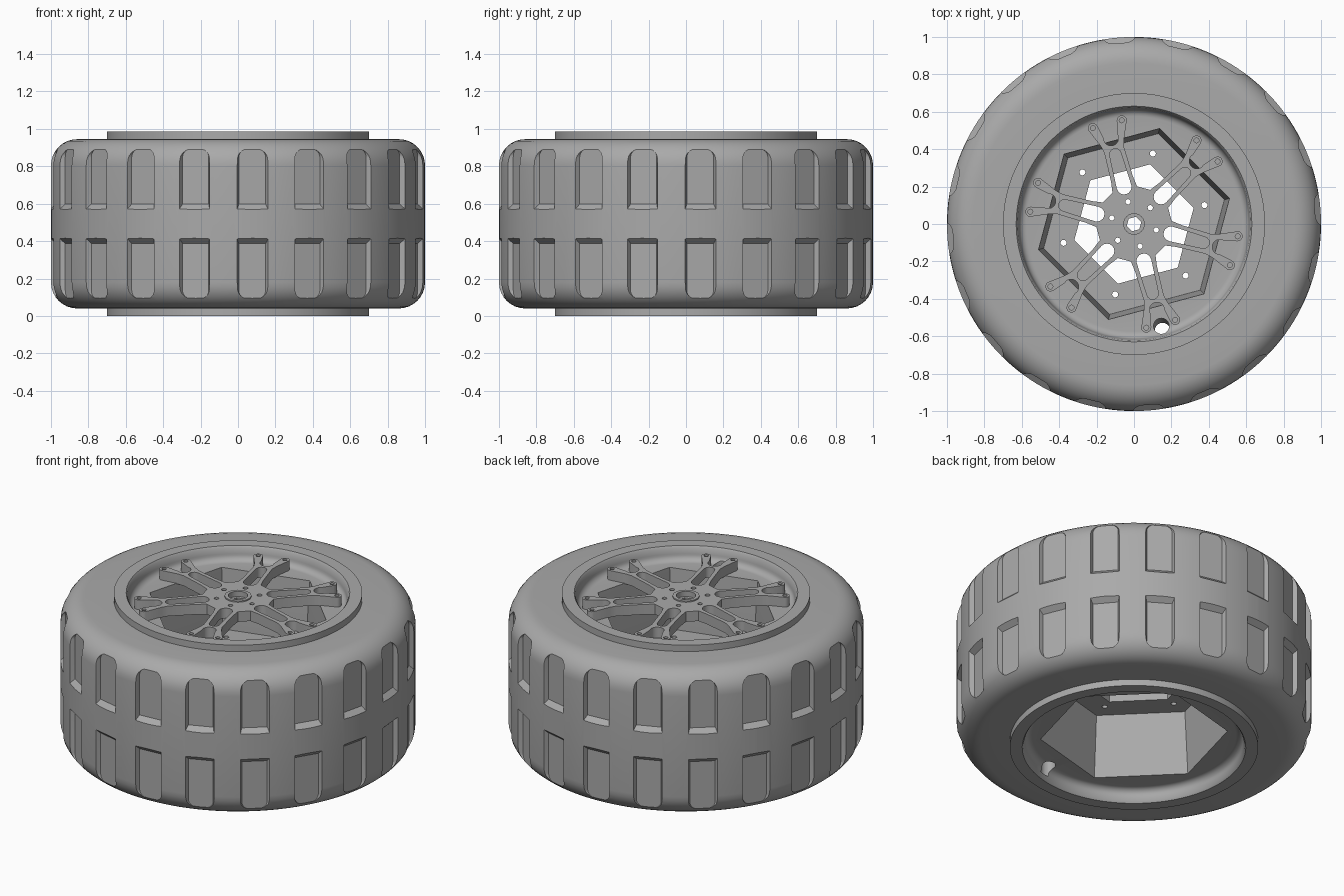
import bpy, bmesh
from math import cos, sin, pi, radians
from mathutils import Matrix, Vector

cube = bpy.data.objects.get("Cube")
if cube:
    bpy.data.objects.remove(cube)

grey = bpy.data.materials.new("plain grey")
grey.use_nodes = True
grey.diffuse_color = (0.4, 0.4, 0.4, 1)
grey.node_tree.nodes["Principled BSDF"].inputs["Base Color"].default_value = (0.4, 0.4, 0.4, 1)


def loft(bm, rings, closed=False):
    """Skin a list of equal point loops; cap the ends unless closed."""
    loops = [[bm.verts.new(p) for p in ring] for ring in rings]
    pairs = list(zip(loops, loops[1:]))
    if closed:
        pairs.append((loops[-1], loops[0]))
    else:
        bm.faces.new(loops[0][::-1])
        bm.faces.new(loops[-1])
    n = len(loops[0])
    for a, b in pairs:
        for i in range(n):
            j = (i + 1) % n
            bm.faces.new((a[i], a[j], b[j], b[i]))


def finish(name, bm):
    bmesh.ops.recalc_face_normals(bm, faces=bm.faces)
    mesh = bpy.data.meshes.new(name)
    bm.to_mesh(mesh)
    bm.free()
    mesh.materials.append(grey)
    ob = bpy.data.objects.new(name, mesh)
    bpy.context.collection.objects.link(ob)
    return ob


def solid(name, rings, closed=False):
    bm = bmesh.new()
    loft(bm, rings, closed)
    return finish(name, bm)


def arc(cx, cy, r, a0, a1, n):
    return [(cx + r * cos(radians(a0 + (a1 - a0) * i / n)),
             cy + r * sin(radians(a0 + (a1 - a0) * i / n))) for i in range(n + 1)]


def ring(r, z, n, start=0, cx=0, cy=0):
    return [Vector((cx + r * cos(start + 2 * pi * i / n), cy + r * sin(start + 2 * pi * i / n), z))
            for i in range(n)]


def revolve(name, profile, n=120):
    """Closed (radius, height) profile spun round the z axis."""
    return solid(name, [[Vector((r * cos(2 * pi * i / n), r * sin(2 * pi * i / n), z))
                         for r, z in profile] for i in range(n)], closed=True)


def cut(target, cutter):
    mod = target.modifiers.new("cut", 'BOOLEAN')
    mod.operation, mod.solver, mod.object = 'DIFFERENCE', 'EXACT', cutter
    bpy.context.view_layer.objects.active = target
    bpy.ops.object.modifier_apply(modifier=mod.name)
    bpy.data.objects.remove(cutter)


def smooth(ob):
    bpy.ops.object.select_all(action='DESELECT')
    ob.select_set(True)
    bpy.context.view_layer.objects.active = ob
    bpy.ops.object.shade_smooth_by_angle(angle=radians(28))


def holes(radius, at, angles, z0, z1, n=16):
    """A cutter made of upright pins set round a circle."""
    bm = bmesh.new()
    for a in angles:
        c = at * cos(radians(a)), at * sin(radians(a))
        loft(bm, [ring(radius, z, n, 0, *c) for z in (z0, z1)])
    return finish("pins", bm)


MID = 0.4925
BOTTOM, TOP = 0.04, 0.945
SIX = [15 + 60 * k for k in range(6)]
SPOKES = [45 + 60 * k for k in range(6)]

# Tyre with rounded shoulders
fillet = 0.14
tyre = revolve("tyre", [(0.66, BOTTOM)] + arc(1 - fillet, BOTTOM + fillet, fillet, -90, 0, 8)
               + arc(1 - fillet, TOP - fillet, fillet, 0, 90, 8) + [(0.66, TOP)], 160)

# Two rows of tread pockets with sloping sides and rounded outer corners
def pocket_outline(half, low, high, r):
    return ([(-half, low), (half, low)] + arc(half - r, high - r, r, 0, 90, 6)
            + arc(r - half, high - r, r, 90, 180, 6))

bm = bmesh.new()
for k in range(20):
    turn = Matrix.Rotation(radians(4.5 + 18 * k), 3, 'Z')
    for side in (1, -1):
        rings = []
        for depth, half, low, high in ((0.97, 0.072, 0.105, 0.4), (1.0, 0.084, 0.077, 0.395),
                                       (1.06, 0.09, 0.07, 0.395)):
            rings.append([turn @ Vector((depth, t, MID + side * h))
                          for t, h in pocket_outline(half, low, high, 0.045)])
        loft(bm, rings)
cut(tyre, finish("pocket_cutters", bm))
smooth(tyre)

# Rim: raised lips, coved recess and solid core on both faces
LOW, HIGH = 0.08, 0.9
lip = [(0.7, 0.0), (0.7, MID * 2), (0.63, MID * 2), (0.622, 0.975)]
cove_top = arc(0.575, HIGH + 0.04, 0.04, 0, -90, 6)
cove_low = arc(0.575, LOW - 0.04, 0.04, 90, 0, 6)
core = 0.2
rim = revolve("rim", lip + cove_top + [(core, HIGH), (core, LOW)] + cove_low
              + [(0.622, 0.01), (0.63, 0.0)])

# Hexagonal pockets from both faces, leaving a web with a hexagonal opening
turn = radians(15)
PLATE_LOW, PLATE_HIGH = 0.47, 0.53
web = solid("web", [ring(0.53, z, 6, turn) for z in (PLATE_LOW, PLATE_HIGH)])
cut(rim, solid("hex_cutter", [ring(r, z, 6, turn) for r, z in
                              ((0.53, LOW - 0.02), (0.5, PLATE_LOW),
                               (0.5, PLATE_HIGH), (0.53, HIGH + 0.02))]))
cut(web, solid("opening_cutter", [ring(0.33, z, 6, turn) for z in (0.4, 0.6)]))
cut(web, holes(0.016, 0.39, SIX, 0.4, 0.6))

# Slanted valve hole
def valve_ring(r, z):
    a = radians(-75)
    return ring(0.042, z, 20, 0, r * cos(a), r * sin(a))

cut(rim, solid("valve_cutter", [valve_ring(0.565, HIGH + 0.05), valve_ring(0.565, HIGH - 0.15),
                                valve_ring(0.59, LOW + 0.1), valve_ring(0.59, LOW - 0.05)]))
smooth(rim)
smooth(web)

# Forked spokes as one star-shaped plate
half = ([(0.19, -0.068), (0.25, -0.06), (0.41, -0.055), (0.45, -0.065)]
        + arc(0.552, -0.08, 0.027, -100, 80, 8) + arc(0.475, 0, 0.04, -75, -180, 6))
spoke = half + [(x, -y) for x, y in half[-2::-1]]
star = []
for a in SPOKES:
    m = Matrix.Rotation(radians(a), 3, 'Z')
    star += [m @ Vector((x, y, 0)) for x, y in spoke]
S_LOW, S_HIGH = HIGH - 0.003, HIGH + 0.06
up = Vector((0, 0, 1))
spokes = solid("spokes", [[p + up * z for p in star] for z in (S_LOW, S_HIGH)])

# Long tapering windows in the spokes
window = arc(0.205, 0, 0.04, 90, 270, 8) + arc(0.385, 0, 0.031, -90, 90, 8)
bm = bmesh.new()
for a in SPOKES:
    m = Matrix.Rotation(radians(a), 3, 'Z')
    loft(bm, [[m @ Vector((x, y, z)) for x, y in window] for z in (0.8, 1.1)])
cut(spokes, finish("window_cutters", bm))

# Screw holes in the fork tips and hub, and the centre bore
cut(spokes, holes(0.013, 0.558, [a + d for a in SPOKES for d in (-8.2, 8.2)], 0.8, 1.1))
cut(spokes, holes(0.014, 0.123, SPOKES, 0.8, 1.1))
cut(spokes, solid("bore_cutter", [ring(0.06, z, 32) for z in (0.8, 1.1)]))
smooth(spokes)

# Hub ring with a stepped seat and hexagonal bore
hub = solid("hub_ring", [ring(0.075, z, 48) for z in (S_LOW - 0.01, S_HIGH + 0.008)])
cut(hub, solid("seat_cutter", [ring(0.055, z, 48) for z in (S_HIGH - 0.025, 1.1)]))
cut(hub, solid("hex_bore_cutter", [ring(0.04, z, 6, turn) for z in (0.8, 1.1)]))
smooth(hub)
